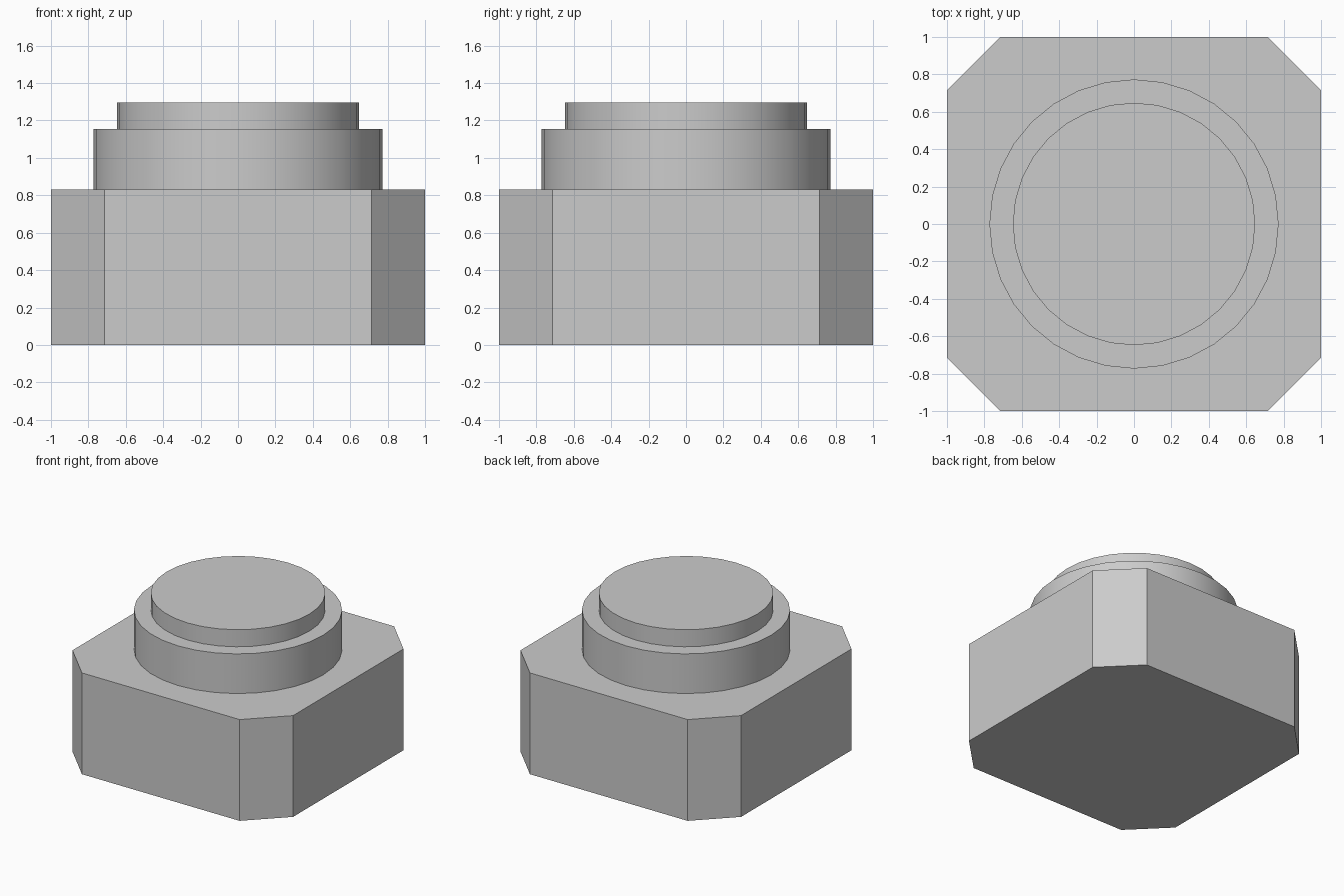
import bpy
import math

if "Cube" in bpy.data.objects:
    bpy.data.objects.remove(bpy.data.objects["Cube"], do_unlink=True)

# One plain grey for the whole part
grey = bpy.data.materials.new("plain_grey")
grey.use_nodes = True
colour = (0.6, 0.6, 0.6, 1)
grey.diffuse_color = colour
grey.node_tree.nodes["Principled BSDF"].inputs["Base Color"].default_value = colour


def prism(name, outline, bottom, top):
    """Extrude a closed outline between two heights."""
    n = len(outline)
    verts = [(x, y, z) for z in (bottom, top) for x, y in outline]
    sides = [(i, (i + 1) % n, (i + 1) % n + n, i + n) for i in range(n)]
    caps = [tuple(reversed(range(n))), tuple(range(n, 2 * n))]
    mesh = bpy.data.meshes.new(name)
    mesh.from_pydata(verts, [], sides + caps)
    mesh.materials.append(grey)
    obj = bpy.data.objects.new(name, mesh)
    bpy.context.collection.objects.link(obj)
    return obj


def circle(radius, count=32):
    return [(radius * math.cos(math.tau * i / count),
             radius * math.sin(math.tau * i / count)) for i in range(count)]


# Square block with cut corners
c = 0.715
corners = [(1, -c), (1, c), (c, 1), (-c, 1), (-1, c), (-1, -c), (-c, -1), (c, -1)]
prism("base_block", corners, 0, 0.83)

# Round collar and the smaller disc on top of it
for name, radius, bottom, top in (("collar", 0.773, 0.82, 1.155),
                                  ("top_disc", 0.648, 1.145, 1.295)):
    part = prism(name, circle(radius), bottom, top)
    bpy.ops.object.select_all(action="DESELECT")
    part.select_set(True)
    bpy.context.view_layer.objects.active = part
    bpy.ops.object.shade_smooth_by_angle(angle=math.radians(30))
